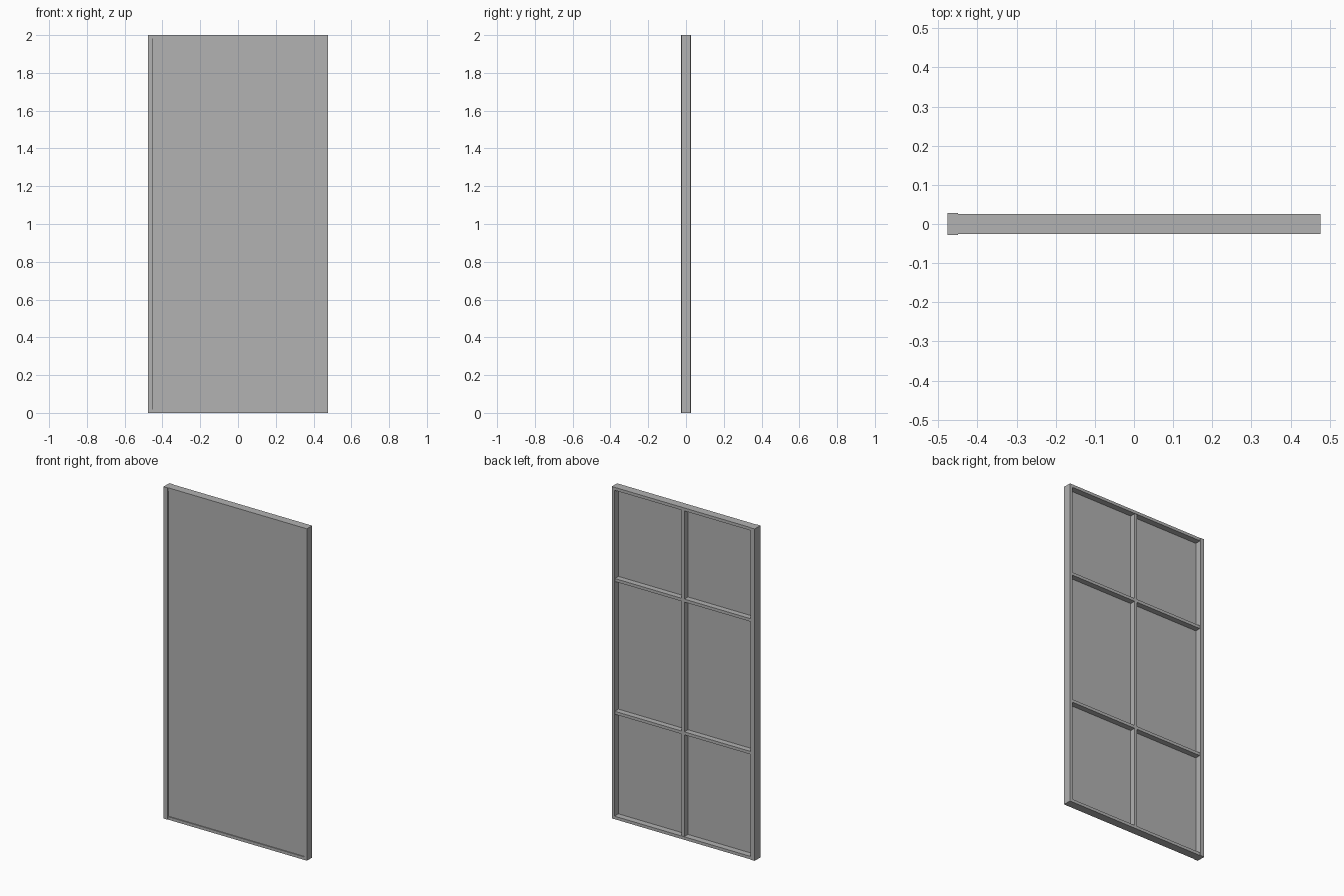
import bpy

cube = bpy.data.objects.get("Cube")
if cube:
    bpy.data.objects.remove(cube, do_unlink=True)

# Single painted-metal grey
grey = bpy.data.materials.new("plain_grey")
grey.use_nodes = True
COLOR = (0.445, 0.445, 0.445, 1)
grey.diffuse_color = COLOR
grey.node_tree.nodes["Principled BSDF"].inputs["Base Color"].default_value = COLOR


def box(name, x, y, z):
    """Box spanning the (low, high) pair given for each axis."""
    spans = (x, y, z)
    bpy.ops.mesh.primitive_cube_add(size=1, location=[(a + b) / 2 for a, b in spans])
    obj = bpy.context.object
    obj.name = name
    obj.scale = [b - a for a, b in spans]
    bpy.ops.object.transform_apply(location=False, rotation=False, scale=True)
    obj.data.materials.append(grey)
    return obj


HALF_W, HEIGHT = 0.477, 2.0
FRAME_Y = (-0.025, 0.025)
RIB_Y = (-0.012, 0.022)
RIGHT_IN, LEFT_IN = -HALF_W + 0.027, HALF_W - 0.018
RAIL = 0.018
MID = (RIGHT_IN + LEFT_IN) / 2
RIB = 0.009

# Outer frame, with a slightly deeper stile on the right
box("right_stile", (-HALF_W, RIGHT_IN), (-0.0275, 0.0275), (0, HEIGHT))
box("left_stile", (LEFT_IN, HALF_W), FRAME_Y, (0, HEIGHT))
box("bottom_rail", (RIGHT_IN, LEFT_IN), FRAME_Y, (0, RAIL))
box("top_rail", (RIGHT_IN, LEFT_IN), FRAME_Y, (HEIGHT - RAIL, HEIGHT))

# Sheet set just behind the front of the frame
box("panel", (RIGHT_IN, LEFT_IN), (-0.019, -0.012), (RAIL, HEIGHT - RAIL))

# Stiffening ribs on the back
box("centre_rib", (MID - RIB, MID + RIB), RIB_Y, (RAIL, HEIGHT - RAIL))
for level, z in (("lower", 0.64), ("upper", 1.44)):
    for side, x in (("right", (RIGHT_IN, MID - RIB)), ("left", (MID + RIB, LEFT_IN))):
        box(f"{level}_{side}_cross_rib", x, RIB_Y, (z - RIB, z + RIB))
